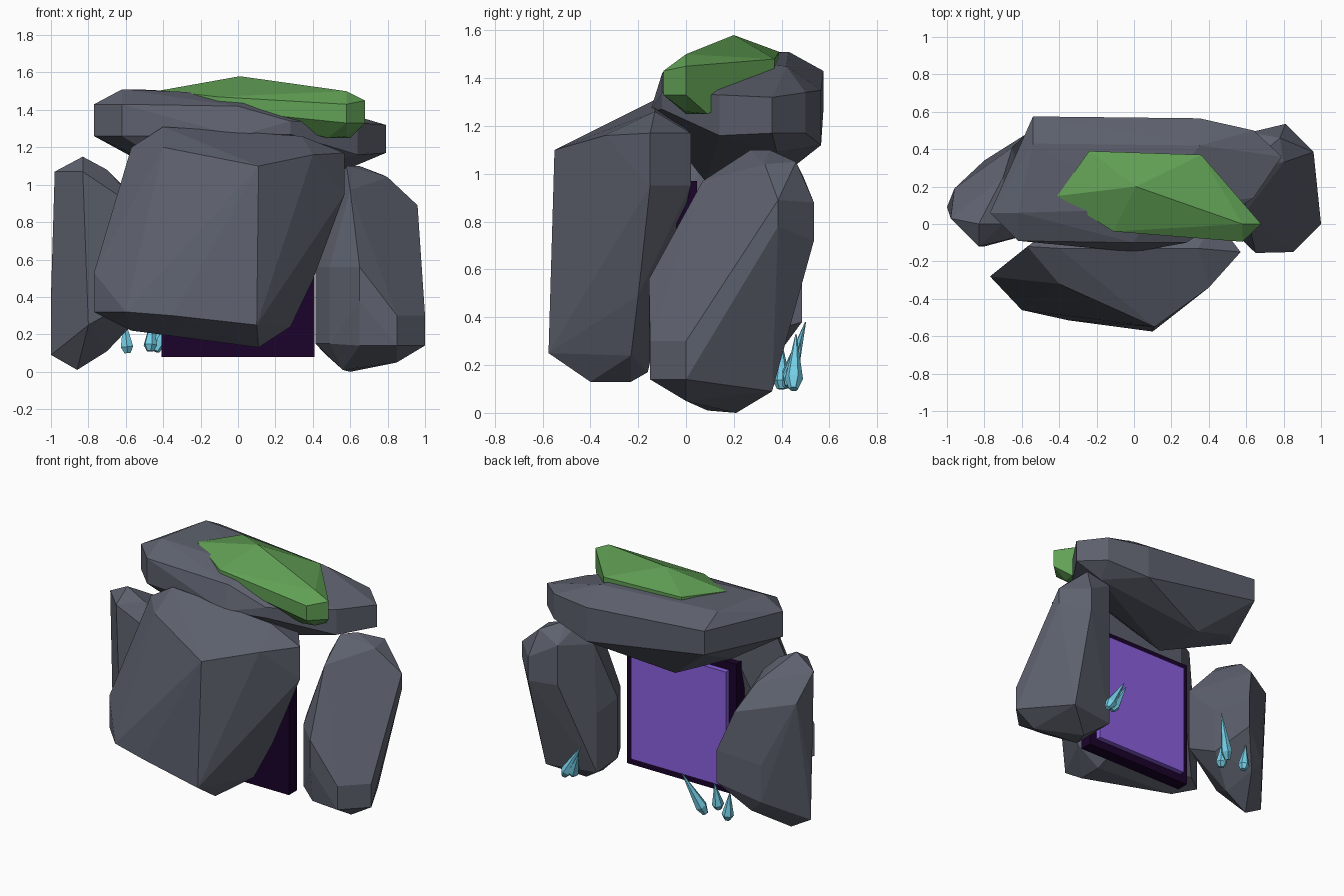
import bpy
import bmesh
import math
from mathutils import Vector

default_cube = bpy.data.objects.get("Cube")
if default_cube:
    bpy.data.objects.remove(default_cube, do_unlink=True)


def make_material(name, color):
    material = bpy.data.materials.new(name)
    material.use_nodes = True
    material.diffuse_color = (*color, 1)
    shader = material.node_tree.nodes["Principled BSDF"]
    shader.inputs["Base Color"].default_value = (*color, 1)
    shader.inputs["Roughness"].default_value = .9
    return material


stone = make_material("grey stone", (.11, .12, .155))
moss = make_material("green moss", (.12, .35, .09))
frame_dark = make_material("dark purple", (.011, .001, .024))
panel_violet = make_material("violet", (.26, .115, .74))
crystal_blue = make_material("pale blue crystal", (.21, .74, .95))


def finish_object(name, bm, material):
    bmesh.ops.recalc_face_normals(bm, faces=bm.faces)
    mesh = bpy.data.meshes.new(name)
    bm.to_mesh(mesh)
    bm.free()
    mesh.materials.append(material)
    part = bpy.data.objects.new(name, mesh)
    bpy.context.collection.objects.link(part)
    return part


def make_boulder(name, material, corners):
    """Convex faceted rock; each corner is an upright edge: x, y, low z, high z."""
    bm = bmesh.new()
    points = set()
    for x, y, low, high in corners:
        points.update({(x, y, low), (x, y, high)})
    for point in sorted(points):
        bm.verts.new(point)
    bmesh.ops.convex_hull(bm, input=list(bm.verts))
    loose = [vert for vert in bm.verts if not vert.link_faces]
    bmesh.ops.delete(bm, geom=loose, context='VERTS')
    bmesh.ops.dissolve_limit(bm, angle_limit=math.radians(3),
                             verts=list(bm.verts), edges=list(bm.edges))
    return finish_object(name, bm, material)


def make_box(name, material, low, high):
    bm = bmesh.new()
    bmesh.ops.create_cube(bm, size=1)
    low, high = Vector(low), Vector(high)
    for vert in bm.verts:
        for axis in range(3):
            vert.co[axis] = high[axis] if vert.co[axis] > 0 else low[axis]
    return finish_object(name, bm, material)


def make_crystal(name, base, tip, radius=.038, sides=6):
    """Long spike with a short blunt foot, along the line from base to tip."""
    bm = bmesh.new()
    base, tip = Vector(base), Vector(tip)
    axis = tip - base
    turn = axis.to_track_quat('Z', 'Y')
    rings = []
    for along, width in ((0, .5), (.18, 1), (1, .06)):
        ring = []
        for step in range(sides):
            angle = math.tau * step / sides
            offset = Vector((math.cos(angle), math.sin(angle), 0)) * radius * width
            ring.append(bm.verts.new(base + axis * along + turn @ offset))
        rings.append(ring)
    for lower, upper in zip(rings, rings[1:]):
        for step in range(sides):
            after = (step + 1) % sides
            bm.faces.new((lower[step], lower[after], upper[after], upper[step]))
    bm.faces.new(rings[0])
    bm.faces.new(rings[-1])
    return finish_object(name, bm, crystal_blue)


# Large slab leaning across the front
make_boulder("front_slab", stone, [
    (.11, -.55, 1.1, 1.1), (.1, -.575, .25, .25), (-.4, -.32, 1.2, 1.2),
    (-.57, -.12, 1.2, 1.2), (-.4, -.13, 1.31, 1.31), (-.77, -.28, .32, .53),
    (-.6, -.46, .32, .32), (-.35, -.515, .3, .3), (-.57, -.3, .22, .22),
    (.11, -.4, .13, .13), (.11, -.23, .13, .13), (.28, -.23, .24, .3),
    (.4, -.34, 1.16, 1.16), (.36, -.34, .78, .78), (.57, -.15, .95, 1.17),
    (.34, -.13, 1.26, 1.26), (.44, .02, .95, 1.17), (-.4, 0, .95, 1.17),
    (-.62, -.16, .3, .55), (.1, -.16, .17, .5), (.4, -.2, .49, .49),
])

# Upright stones on both sides
make_boulder("left_pillar", stone, [
    (.96, .385, .78, .89), (1, 0, .14, .3), (.85, -.15, .14, .3),
    (.65, -.155, .38, .56), (.85, 0, .05, .05), (.56, .09, .01, .01),
    (.6, .21, 0, 0), (.8, .36, .09, .09), (.81, .535, .72, .88),
    (.62, .49, .72, .99), (.58, .27, 1.1, 1.1), (.65, .35, 1.1, 1.1),
    (.78, .46, 1.05, 1.05), (.8, .33, 1.04, 1.04), (.6, .07, .97, .97),
    (.49, 0, .15, .56), (.415, .14, .15, .56), (.46, .3, .1, .5),
    (.5, .27, .95, .95), (.65, -.13, .14, .14),
])
make_boulder("right_pillar", stone, [
    (-.98, .03, 1.07, 1.07), (-.83, -.12, .9, 1.07), (-.83, 0, 1.15, 1.15),
    (-.7, 0, 1.08, 1.08), (-.62, .05, 1, 1), (-.96, .19, .9, .9),
    (-1, .09, .09, .4), (-.86, .1, .01, .01), (-.8, -.12, .25, .25),
    (-.7, .1, .11, .11), (-.72, .33, .17, .17), (-.8, .34, .25, .5),
    (-.57, .485, .38, .6), (-.5, -.04, .42, .85), (-.52, .2, .3, .6),
    (-.65, .41, .85, .85), (-.7, .25, 1, 1),
])

# Capstone lying on top
make_boulder("capstone", stone, [
    (-.77, .06, 1.26, 1.43), (-.62, -.09, 1.26, 1.43), (-.62, .06, 1.51, 1.51),
    (-.54, .43, 1.51, 1.51), (-.54, .575, 1.27, 1.43), (-.55, .3, 1.14, 1.14),
    (0, -.1, 1.42, 1.42), (0, -.15, 1.26, 1.26), (.28, -.1, 1.27, 1.34),
    (.64, .14, 1.16, 1.33), (.79, .36, 1.17, 1.32), (.64, .5, 1.17, 1.34),
    (.35, .565, 1.12, 1.35), (.35, .42, 1.45, 1.45), (-.2, .4, .99, .99),
    (.6, .38, 1.09, 1.09), (.1, .08, 1.48, 1.48), (-.15, .08, .97, .97),
])

# Moss cushion draped over the capstone
make_boulder("moss_patch", moss, [
    (.01, .2, 1.58, 1.58), (-.41, .15, 1.46, 1.505), (-.24, .39, 1.46, 1.51),
    (.36, .37, 1.4, 1.48), (.58, 0, 1.26, 1.5), (.68, 0, 1.33, 1.45),
    (.58, -.095, 1.33, 1.43), (.48, 0, 1.25, 1.25), (.6, .09, 1.25, 1.25),
    (-.11, -.04, 1.4, 1.47),
])

# Upright portal slab with a raised glowing panel on its back
make_box("portal_frame", frame_dark, (-.41, -.04, .08), (.41, .045, .97))
make_box("portal_panel", panel_violet, (-.355, .03, .135), (.355, .08, .915))

# Crystal spikes growing behind the pillars
spikes = [
    ((-.44, .42, .11), (-.32, .5, .38)), ((-.47, .32, .11), (-.46, .35, .29)),
    ((-.59, .4, .1), (-.61, .4, .29)), ((.6, .45, .1), (.47, .46, .33)),
    ((.55, .43, .11), (.47, .48, .29)),
]
for number, (base, tip) in enumerate(spikes, start=1):
    make_crystal(f"crystal_spike_{number}", base, tip)
